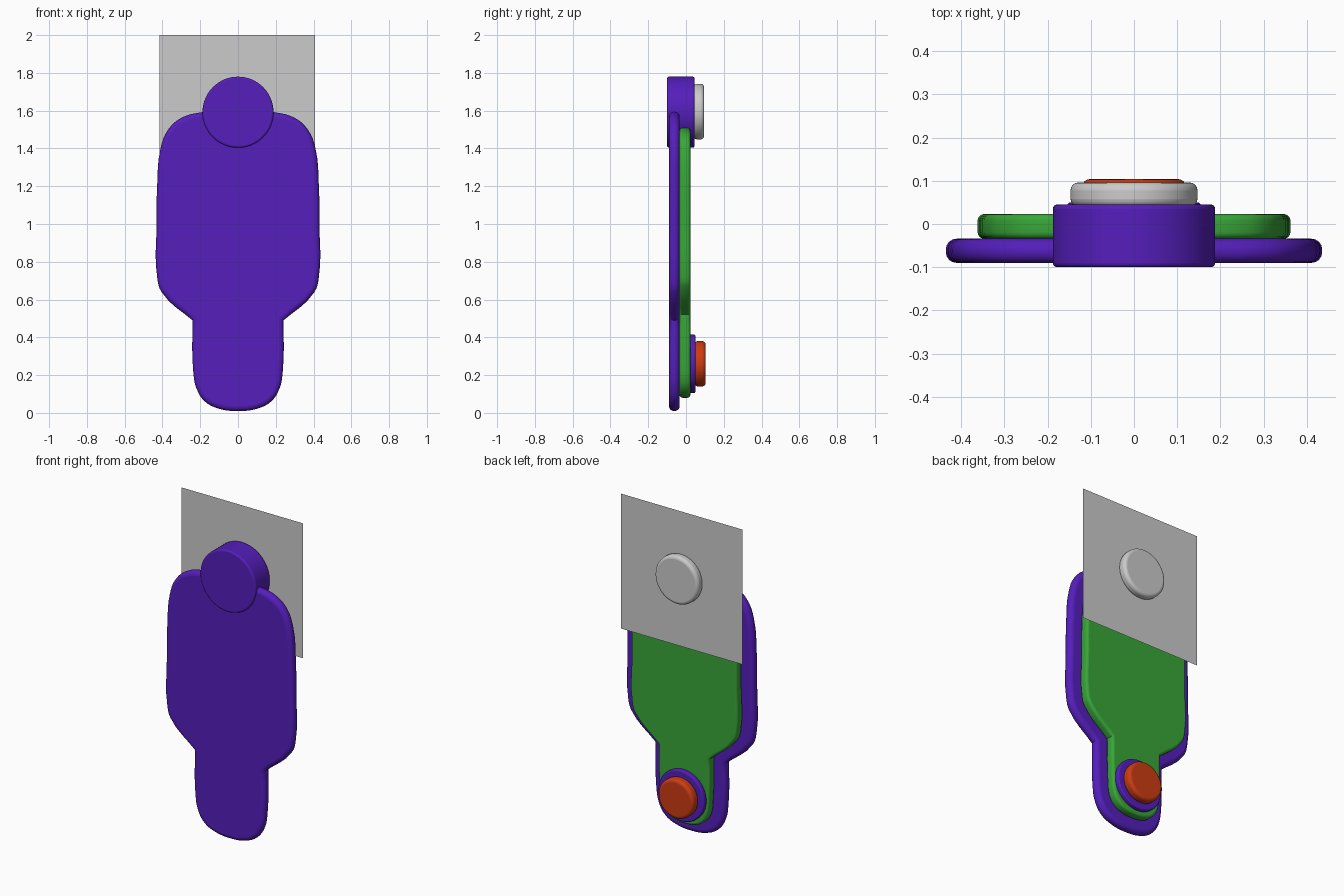
import bpy
from math import radians, pi

if "Cube" in bpy.data.objects:
    bpy.data.objects.remove(bpy.data.objects["Cube"])


def material(name, rgb):
    m = bpy.data.materials.new(name)
    m.diffuse_color = (*rgb, 1)
    m.use_nodes = True
    m.node_tree.nodes["Principled BSDF"].inputs["Base Color"].default_value = m.diffuse_color
    return m


PURPLE = material("purple", (0.09, 0.013, 0.50))
GREEN = material("green", (0.04, 0.38, 0.04))
ORANGE = material("orange", (0.60, 0.045, 0.006))


def finish(obj, name, mat):
    obj.name = name
    if mat:
        obj.data.materials.append(mat)
    bpy.ops.object.shade_smooth_by_angle(angle=radians(35))


def plate(name, half, corners, y0, y1, rim, mat):
    """Rounded plate from a half outline (x, z), bottom to top, mirrored."""
    n = len(half)
    pts = [(x, z, i in corners) for i, (x, z) in enumerate(half)]
    pts += [(-x, z, i in corners) for i, (x, z) in reversed(list(enumerate(half)))
            if 0 < i < n - 1]
    cu = bpy.data.curves.new(name, 'CURVE')
    cu.dimensions, cu.fill_mode = '2D', 'BOTH'
    cu.extrude = (y1 - y0) / 2 - rim
    cu.bevel_depth, cu.bevel_resolution, cu.offset = rim, 3, -rim
    sp = cu.splines.new('BEZIER')
    sp.bezier_points.add(len(pts) - 1)
    sp.use_cyclic_u, sp.resolution_u = True, 4
    for bp, (x, z, sharp) in zip(sp.bezier_points, pts):
        bp.co = (x, z, 0)
        bp.handle_left_type = bp.handle_right_type = 'VECTOR' if sharp else 'AUTO'
    obj = bpy.data.objects.new(name, cu)
    bpy.context.collection.objects.link(obj)
    obj.location = (0, (y0 + y1) / 2, 0)
    obj.rotation_euler = (pi / 2, 0, 0)
    bpy.ops.object.select_all(action='DESELECT')
    obj.select_set(True)
    bpy.context.view_layer.objects.active = obj
    bpy.ops.object.convert(target='MESH')
    finish(bpy.context.object, name, mat)


def disc(name, r, z, y0, y1, rim, mat=None):
    """Round button along y with softened edges."""
    bpy.ops.mesh.primitive_cylinder_add(vertices=64, radius=r, depth=y1 - y0,
                                        location=(0, (y0 + y1) / 2, z),
                                        rotation=(pi / 2, 0, 0))
    obj = bpy.context.object
    finish(obj, name, mat)
    bev = obj.modifiers.new("soft_edge", 'BEVEL')
    bev.width, bev.segments = rim, 4
    bev.limit_method, bev.angle_limit = 'ANGLE', radians(40)


# Front plate and inset back plate
plate("front_plate",
      [(0, .01), (.10, .022), (.175, .06), (.22, .13), (.237, .22), (.241, .49),
       (.405, .64), (.427, .71), (.431, 1.0), (.428, 1.2), (.41, 1.40),
       (.37, 1.50), (.30, 1.562), (.19, 1.592), (0, 1.605)],
      {5}, -.09, -.034, .025, PURPLE)
plate("back_plate",
      [(0, .08), (.07, .088), (.125, .118), (.157, .17), (.168, .25), (.173, .52),
       (.337, .672), (.355, .73), (.357, 1.0), (.355, 1.2), (.338, 1.38),
       (.31, 1.445), (.26, 1.487), (.17, 1.508), (0, 1.515)],
      {5}, -.034, .023, .015, GREEN)

# Upper knob with grey cap
disc("head_disc", .188, 1.592, -.10, .045, .010, PURPLE)
disc("head_cap", .147, 1.595, .04, .096, .018)

# Lower knob: ring and orange button
disc("button_ring", .155, .26, .018, .05, .008, PURPLE)
disc("orange_button", .12, .26, .045, .104, .018, ORANGE)

# Thin square sheet behind the head
bpy.ops.mesh.primitive_plane_add(size=.825, location=(-.004, .047, 1.5875),
                                 rotation=(-pi / 2, 0, 0))
bpy.context.object.name = "back_sheet"
